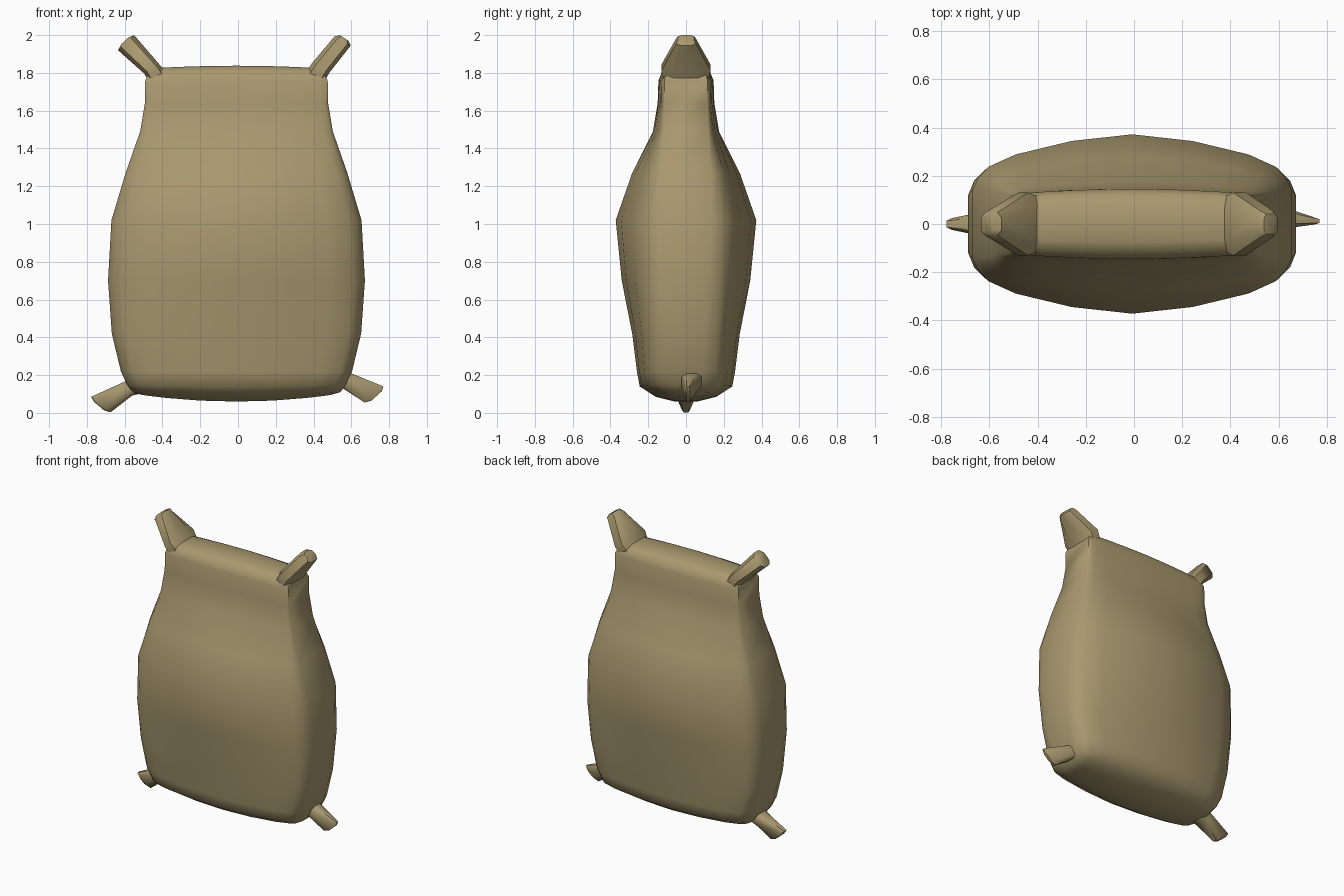
import bpy, bmesh, math

if "Cube" in bpy.data.objects:
    bpy.data.objects.remove(bpy.data.objects["Cube"])

mat = bpy.data.materials.new("burlap")
mat.diffuse_color = (0.40, 0.32, 0.16, 1)
mat.use_nodes = True
mat.node_tree.nodes["Principled BSDF"].inputs["Base Color"].default_value = mat.diffuse_color


def finish(bm, name, angle):
    bmesh.ops.recalc_face_normals(bm, faces=bm.faces)
    me = bpy.data.meshes.new(name)
    bm.to_mesh(me)
    bm.free()
    ob = bpy.data.objects.new(name, me)
    bpy.context.collection.objects.link(ob)
    me.materials.append(mat)
    bpy.ops.object.select_all(action='DESELECT')
    ob.select_set(True)
    bpy.context.view_layer.objects.active = ob
    bpy.ops.object.shade_smooth_by_angle(angle=math.radians(angle))
    return ob


def bridge(bm, rings):
    n = len(rings[0])
    for a, b in zip(rings, rings[1:]):
        for i in range(n):
            j = (i + 1) % n
            bm.faces.new((a[i], a[j], b[j], b[i]))


# Stuffed bag: height, half width, middle half depth, side half depth, edge lift
LEVELS = [
    (0.06, 0.50, 0.06, 0.03, 0.035),
    (0.085, 0.55, 0.16, 0.05, 0.025),
    (0.14, 0.58, 0.245, 0.07, 0.01),
    (0.22, 0.612, 0.26, 0.09, 0),
    (0.42, 0.66, 0.285, 0.10, 0),
    (0.70, 0.68, 0.34, 0.12, 0),
    (1.02, 0.662, 0.372, 0.14, 0),
    (1.27, 0.587, 0.285, 0.135, 0),
    (1.49, 0.51, 0.175, 0.12, 0),
    (1.64, 0.485, 0.15, 0.115, 0),
    (1.76, 0.483, 0.146, 0.115, 0),
    (1.81, 0.462, 0.125, 0.10, -0.005),
    (1.838, 0.42, 0.075, 0.06, -0.012),
]
# Cross-section from middle to side: share of half width, share of bulge
SECTION = [(0, 1), (0.38, 0.88), (0.73, 0.64), (0.9, 0.42), (0.965, 0.22), (1, 0)]
half = [(-u, g) for u, g in SECTION[:0:-1]] + SECTION

bm = bmesh.new()
rings = []
for z, w, d, s, lift in LEVELS:
    full = max(0, 1 - z / 0.9)      # boxier section towards the base
    front = []
    for u, g in half:
        g = g ** (1 - 0.55 * full)
        front.append((u * w - 0.008, s + (d - s) * g, z + lift * u * u))
    pts = [(x, -y, h) for x, y, h in front] + front[::-1]
    rings.append([bm.verts.new(p) for p in pts])
bridge(bm, rings)
n = len(half)
for r in (rings[0], rings[-1]):
    for i in range(n - 1):
        bm.faces.new((r[i], r[i + 1], r[2 * n - 2 - i], r[2 * n - 1 - i]))
finish(bm, "bag_body", 60)


# Tied corner: stations of outer point, inner point (x, z), half depth, y centre
def corner(name, stations):
    bm = bmesh.new()
    shape = [(0, -.55), (.2, -1), (.8, -1), (1, -.55),
             (1, .55), (.8, 1), (.2, 1), (0, .55)]
    rings = []
    for (ax, az), (bx, bz), h, yc in stations:
        rings.append([bm.verts.new((ax + (bx - ax) * t, yc + h * v,
                                    az + (bz - az) * t)) for t, v in shape])
    bridge(bm, rings)
    bm.faces.new(rings[0])
    bm.faces.new(rings[-1])
    finish(bm, name, 45)


corner("top_corner_right", [
    ((.44, 1.72), (.35, 1.79), .11, 0),
    ((.483, 1.80), (.395, 1.855), .13, 0),
    ((.597, 1.945), (.51, 1.992), .052, 0),
    ((.585, 1.97), (.54, 2.0), .042, 0)])
corner("top_corner_left", [
    ((-.45, 1.71), (-.37, 1.79), .11, 0),
    ((-.495, 1.795), (-.425, 1.855), .13, 0),
    ((-.635, 1.92), (-.55, 2.0), .048, 0),
    ((-.62, 1.95), (-.58, 1.988), .04, 0)])
corner("bottom_corner_right", [
    ((.50, .23), (.48, .13), .06, .03),
    ((.585, .215), (.555, .13), .055, .03),
    ((.77, .14), (.67, .055), .014, .012),
    ((.762, .115), (.705, .064), .010, .012)])
corner("bottom_corner_left", [
    ((-.50, .20), (-.48, .11), .065, 0),
    ((-.59, .17), (-.56, .092), .06, 0),
    ((-.778, .085), (-.675, .003), .024, 0),
    ((-.762, .058), (-.71, .014), .018, 0)])
